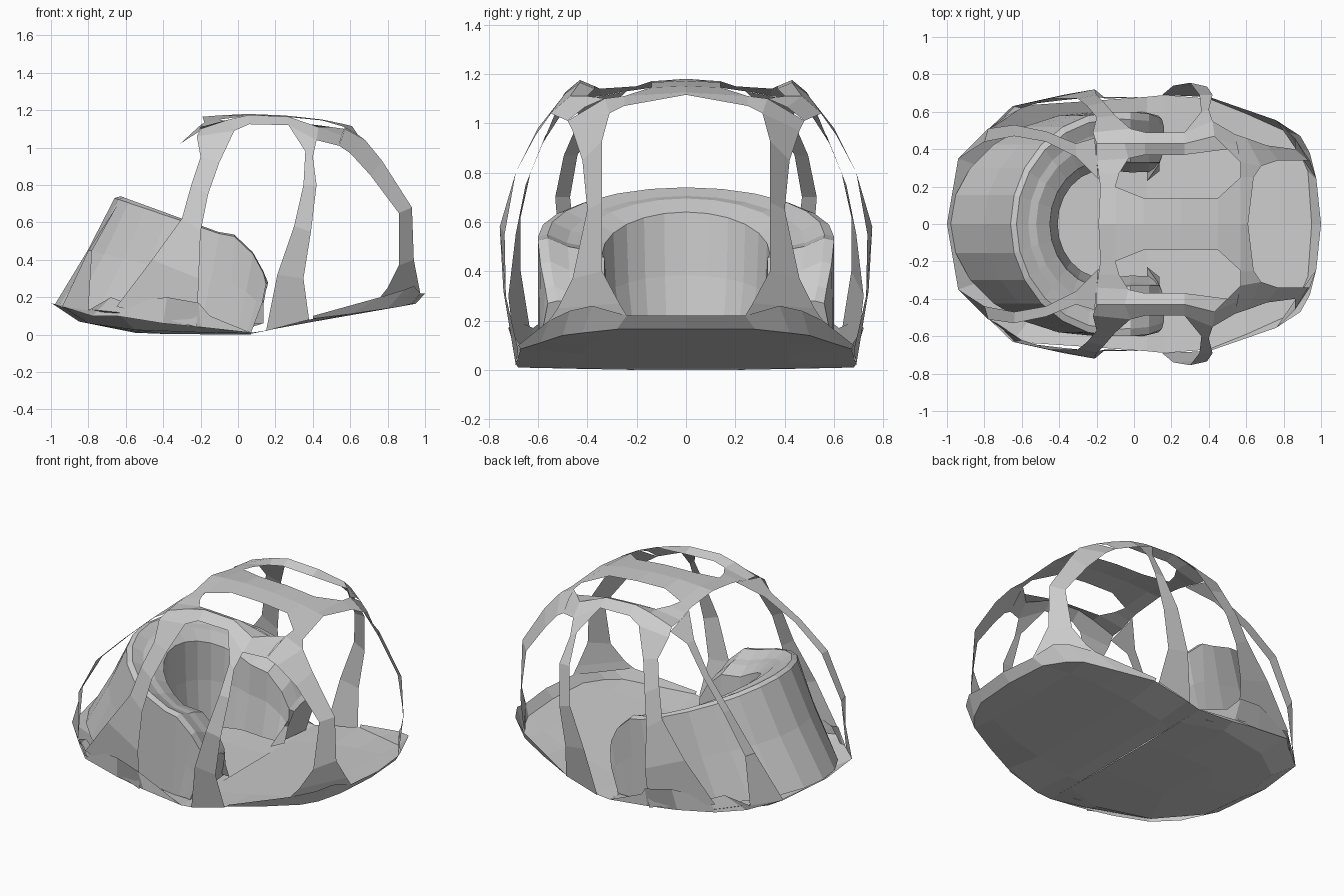
import bpy, bmesh
from math import sin, cos, radians


def loft(name, rows, cap_end=False):
    """Skin consecutive rows of points (y >= 0 half) and mirror across y."""
    bm = bmesh.new()
    grid = [[bm.verts.new(p) for p in row] for row in rows]
    for r0, r1 in zip(grid, grid[1:]):
        for i in range(len(r0) - 1):
            bm.faces.new((r0[i], r0[i + 1], r1[i + 1], r1[i]))
    if cap_end:
        bm.faces.new(grid[-1])
    bmesh.ops.remove_doubles(bm, verts=bm.verts, dist=0.0005)
    bmesh.ops.recalc_face_normals(bm, faces=bm.faces)
    me = bpy.data.meshes.new(name)
    bm.to_mesh(me)
    bm.free()
    ob = bpy.data.objects.new(name, me)
    bpy.context.collection.objects.link(ob)
    m = ob.modifiers.new("Mirror", 'MIRROR')
    m.use_axis = (False, True, False)
    m.use_clip = True
    return ob


# Rear floor: rim, lower bend, flat middle
loft("rear_floor", [
    [(-1, 0, .17), (-.85, 0, .07), (-.55, 0, .01)],
    [(-.94, .35, .15), (-.8, .3, .06), (-.5, .12, .008)],
    [(-.65, .63, .12), (-.55, .5, .025), (-.4, .2, .004)],
    [(-.2, .66, .04), (-.2, .58, .012), (-.2, .2, .002)],
    [(.07, .68, .01), (.07, .5, .006), (.07, .2, 0)],
])
loft("rear_floor_middle", [
    [(-.55, 0, .01), (-.5, .12, .008)], [(-.4, 0, .004), (-.4, .2, .004)],
    [(-.2, 0, .002), (-.2, .2, .002)], [(.07, 0, 0), (.07, .2, 0)],
])

# Front floor with a raised lip around the nose
loft("front_floor", [
    [(.07, 0, .005), (.07, .4, .005), (.07, .68, .01)],
    [(.15, 0, .022), (.15, .42, .022), (.17, .69, .025)],
    [(.38, 0, .065), (.38, .42, .065), (.4, .67, .085)],
    [(.58, 0, .1), (.58, .4, .1), (.6, .59, .11)],
    [(.78, 0, .135), (.78, .35, .135), (.8, .5, .14)],
    [(.95, 0, .165), (.93, .28, .165), (.87, .42, .15)],
])
loft("front_lip", [
    [(.95, 0, .165), (1, 0, .22)],
    [(.93, .28, .165), (.975, .24, .22)],
    [(.87, .42, .15), (.94, .38, .26)],
    [(.8, .5, .14), (.89, .47, .24)],
    [(.6, .59, .11), (.76, .555, .2)],
    [(.4, .67, .085), (.4, .68, .1)],
])

# Roof: spine, cross ties, side rails
loft("roof_spine", [
    [(-.19, 0, 1.165), (-.18, .2, 1.135)],
    [(-.1, 0, 1.172), (-.1, .2, 1.15)],
    [(.05, 0, 1.18), (.05, .14, 1.17)],
    [(.25, 0, 1.172), (.25, .14, 1.165)],
    [(.45, 0, 1.15), (.45, .14, 1.145)],
    [(.57, 0, 1.125), (.57, .25, 1.11)],
    [(.61, 0, 1.115), (.64, .25, 1.07)],
])
loft("rear_tie", [
    [(-.18, .2, 1.135), (-.1, .2, 1.15)],
    [(-.19, .27, 1.125), (-.08, .27, 1.145)],
    [(-.2, .34, 1.11), (-.03, .35, 1.14)],
])
loft("front_tie", [
    [(.57, .25, 1.11), (.64, .25, 1.07)],
    [(.57, .33, 1.1), (.68, .31, 1.04)],
])
loft("roof_rail", [
    [(-.2, .34, 1.11), (-.2, .43, 1.1), (-.22, .49, 1.06)],
    [(-.03, .35, 1.14), (-.05, .43, 1.15), (-.02, .51, 1.09)],
    [(.06, .37, 1.15), (.06, .43, 1.175), (.06, .49, 1.125)],
    [(.27, .37, 1.14), (.27, .43, 1.165), (.27, .49, 1.12)],
    [(.5, .4, 1.11), (.43, .47, 1.11), (.42, .55, 1.04)],
    [(.57, .33, 1.1), (.555, .41, 1.065), (.54, .48, 1.01)],
])

# Wide rear side pillar
loft("rear_side_pillar", [
    [(-.22, .49, 1.06), (-.02, .51, 1.09)],
    [(-.2, .57, .95), (-.1, .58, .92)],
    [(-.25, .63, .8), (-.16, .65, .75)],
    [(-.3, .67, .62), (-.2, .69, .55)],
    [(-.46, .67, .4), (-.21, .72, .3)],
    [(-.65, .63, .15), (-.22, .69, .04)],
])

# Thin rear pillar reaching the tail, edge-on from the side
loft("rear_pillar", [
    [(-.19, .24, 1.13), (-.21, .46, 1.085)],
    [(-.31, .36, 1.02), (-.31, .43, 1.02)],
    [(-.47, .44, .87), (-.47, .495, .87)],
    [(-.64, .47, .7), (-.64, .53, .7)],
    [(-.8, .44, .45), (-.78, .51, .45)],
    [(-.94, .35, .15), (-.8, .49, .13)],
])

# Middle side pillar
loft("middle_side_pillar", [
    [(.27, .49, 1.12), (.42, .55, 1.04)],
    [(.36, .6, .98), (.4, .61, .95)],
    [(.35, .69, .8), (.42, .69, .8)],
    [(.3, .755, .58), (.39, .735, .55)],
    [(.21, .74, .32), (.35, .73, .3)],
    [(.15, .69, .02), (.38, .68, .08)],
])

# Front pillar
loft("front_pillar", [
    [(.57, .33, 1.1), (.54, .48, 1.01)],
    [(.68, .31, 1.04), (.6, .46, .97)],
    [(.77, .34, .93), (.71, .42, .85)],
    [(.93, .34, .68), (.86, .4, .65)],
    [(.94, .34, .4), (.86, .46, .37)],
    [(.965, .27, .27), (.8, .52, .25)],
    [(.975, .24, .22), (.76, .555, .2)],
])

# Rear side skirt at the pillar foot
loft("side_skirt", [
    [(-.94, .35, .15), (-.8, .49, .13)],
    [(-.78, .5, .1), (-.68, .58, .2)],
    [(-.65, .63, .1), (-.6, .62, .17)],
    [(-.4, .66, .06), (-.38, .69, .2)],
    [(-.2, .68, .04), (-.21, .72, .17)],
    [(.07, .68, .01), (-.15, .67, .1)],
])


# Wrap-around seat: one section swept round the back, then along the arm
def section(out_low, out_top, inner):
    (bx, by, bz), (tx, ty, tz), (ix, iy, iz) = out_low, out_top, inner
    mix = lambda f, z: (tx + (ix - tx) * f, ty + (iy - ty) * f, z)
    return [out_low,
            (tx + (bx - tx) * .45, ty + (by - ty) * .4, tz + (bz - tz) * .5),
            (tx, ty, tz - .01), mix(.15, tz), mix(.45, tz - .035),
            mix(.65, tz - .045), (ix, iy, iz),
            mix(1.04, iz * .6), mix(1.2, .06)]


rows = []
for a in range(0, 91, 15):
    c, s = cos(radians(a)), sin(radians(a))
    rows.append(section((-.2 - .78 * c, .6 * s, .04 + .12 * c),
                        (-.1 - .56 * c, .6 * s, .55 + .19 * c),
                        (-.15 - .3 * c, .34 * s, .47 + .17 * c)))
for low, x, y, z in ((-.05, -.02, .6, .535), (.0, .08, .59, .44), (.05, .135, .57, .34)):
    rows.append(section((low, .6, .02), (x, y, z), (x, .33, z - .08)))
rows.append([(.07, .59, .01), (.13, .58, .17), (.15, .56, .27), (.16, .52, .28),
             (.16, .46, .28), (.16, .41, .27), (.15, .36, .24),
             (.12, .3, .16), (.07, .23, .04)])
loft("wraparound_seat", rows, cap_end=True)
